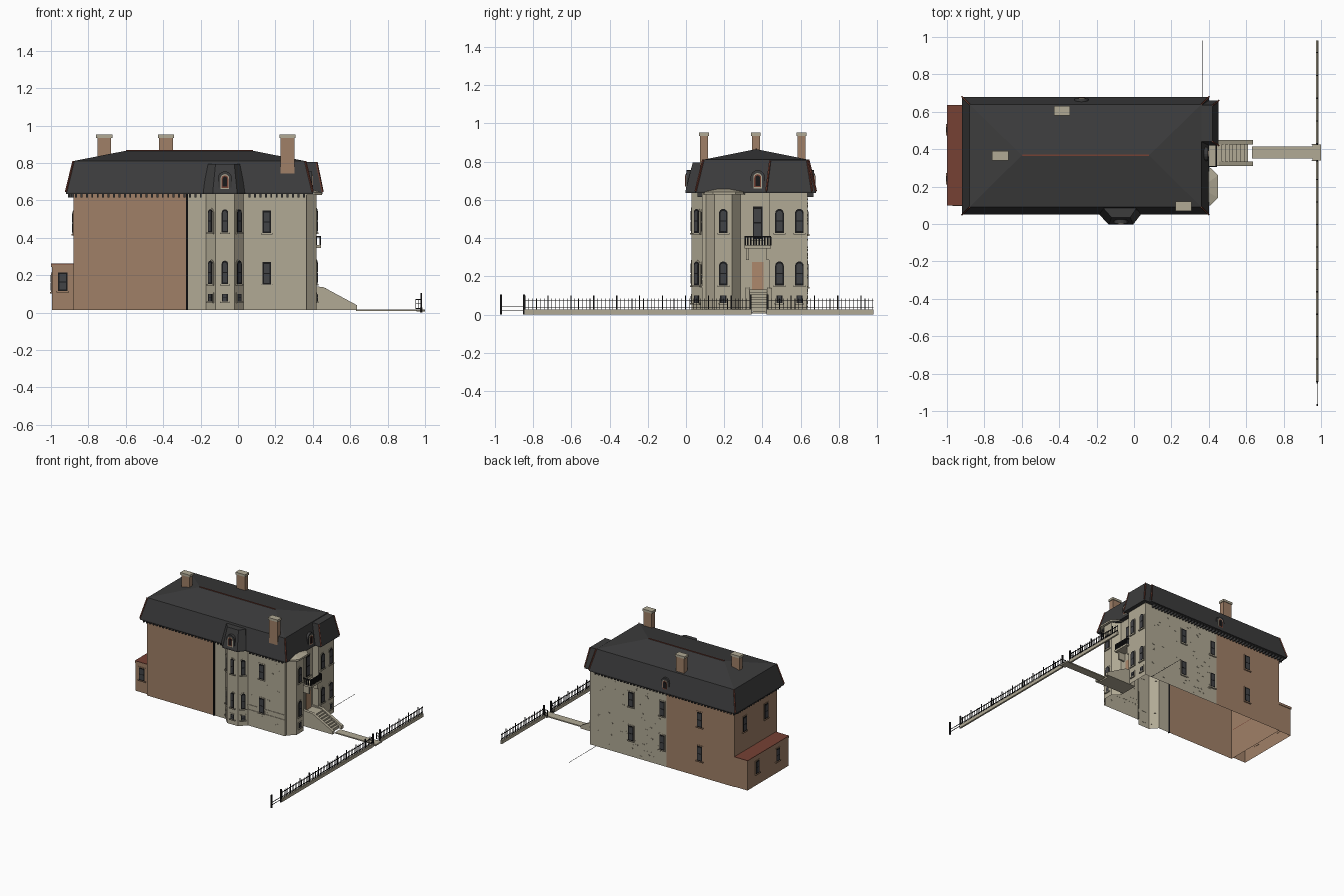
import bpy, bmesh, math, random
from mathutils import Matrix, Vector

random.seed(4)
if "Cube" in bpy.data.objects:
    bpy.data.objects.remove(bpy.data.objects["Cube"])


def material(name, r, g, b):
    m = bpy.data.materials.new(name)
    m.use_nodes = True
    m.diffuse_color = (r, g, b, 1)
    m.node_tree.nodes["Principled BSDF"].inputs["Base Color"].default_value = (r, g, b, 1)
    return m


STONE = material("pale_stone", 0.44, 0.40, 0.30)
BRICK = material("tan_brick", 0.35, 0.215, 0.135)
SLATE = material("dark_slate", 0.045, 0.045, 0.046)
RED = material("red_tin", 0.18, 0.053, 0.034)
IRON = material("black_iron", 0.01, 0.01, 0.011)
GLASS = material("grey_glass", 0.055, 0.057, 0.062)
DOOR = material("door_wood", 0.42, 0.25, 0.15)


def finish(name, bm, mat, recalc=True):
    if recalc:
        bmesh.ops.recalc_face_normals(bm, faces=bm.faces)
    mesh = bpy.data.meshes.new(name)
    bm.to_mesh(mesh)
    bm.free()
    mesh.materials.append(mat)
    ob = bpy.data.objects.new(name, mesh)
    bpy.context.collection.objects.link(ob)
    return ob


def boxes(name, mat, spans):
    """Boxes given as (x0, x1, y0, y1, z0, z1), joined in one mesh."""
    bm = bmesh.new()
    for x0, x1, y0, y1, z0, z1 in spans:
        place = Matrix.Translation(((x0 + x1) / 2, (y0 + y1) / 2, (z0 + z1) / 2))
        bmesh.ops.create_cube(bm, size=1, matrix=place @ Matrix.Diagonal((x1 - x0, y1 - y0, z1 - z0, 1)))
    return finish(name, bm, mat)


def loft(name, mat, rings, cap=True):
    """Skin between rings with equal point counts."""
    bm = bmesh.new()
    loops = [[bm.verts.new(p) for p in ring] for ring in rings]
    n = len(loops[0])
    for a, b in zip(loops, loops[1:]):
        for i in range(n):
            bm.faces.new((a[i], a[(i + 1) % n], b[(i + 1) % n], b[i]))
    if cap:
        bm.faces.new(loops[0])
        bm.faces.new(loops[-1])
    bmesh.ops.remove_doubles(bm, verts=bm.verts, dist=1e-5)
    return finish(name, bm, mat)


def ring(points, z):
    return [(x, y, z) for x, y in points]


def rect(x0, x1, y0, y1):
    return [(x0, y0), (x1, y0), (x1, y1), (x0, y1)]


def wall(name, mat, path, z0, z1):
    """Open wall shell along a counter-clockwise path."""
    bm = bmesh.new()
    low = [bm.verts.new((x, y, z0)) for x, y in path]
    top = [bm.verts.new((x, y, z1)) for x, y in path]
    for i in range(len(path) - 1):
        bm.faces.new((low[i], low[i + 1], top[i + 1], top[i]))
    return finish(name, bm, mat, False)


def bars(name, mat, pairs, r):
    bm = bmesh.new()
    for p, q in pairs:
        p, q = Vector(p), Vector(q)
        turn = (q - p).to_track_quat('Z', 'Y').to_matrix().to_4x4()
        size = Matrix.Diagonal((2 * r, 2 * r, (q - p).length, 1))
        bmesh.ops.create_cube(bm, size=1, matrix=Matrix.Translation((p + q) / 2) @ turn @ size)
    return finish(name, bm, mat)


def outline(w, h, arch):
    """Upright opening, centred, with an optional rounded head."""
    pts = [(-w / 2, -h / 2), (w / 2, -h / 2)]
    if not arch:
        return pts + [(w / 2, h / 2), (-w / 2, h / 2)]
    spring = h / 2 - w / 2
    return pts + [(w / 2 * math.cos(math.pi * k / 8), spring + w / 2 * math.sin(math.pi * k / 8)) for k in range(9)]


def panel(name, mat, frame, w, h, arch, d0, d1, dz=0):
    pts = outline(w, h, arch)
    return loft(name, mat, [[frame @ Vector((u, v + dz, d)) for u, v in pts] for d in (d0, d1)])


def facing(p, q, t, z):
    """Frame on segment p-q: local x along it, y up, z outward."""
    dx, dy = q[0] - p[0], q[1] - p[1]
    a = math.atan2(-dx, dy)
    c, s = math.cos(a), math.sin(a)
    return Matrix(((-s, 0, c, p[0] + t * dx), (c, 0, s, p[1] + t * dy), (0, 1, 0, z), (0, 0, 0, 1)))


def window(p, q, t, z, w=0.045, h=0.125, arch=True, trim=STONE):
    f = facing(p, q, t, z)
    panel("window_surround", trim, f, w + 0.014, h + 0.014, arch, -0.002, 0.003)
    panel("window_frame", IRON, f, w, h, arch, 0, 0.005)
    panel("window_upper_pane", GLASS, f, w - 0.014, h * 0.4, arch, 0, 0.0065, h * 0.22)
    panel("window_lower_pane", GLASS, f, w - 0.014, h * 0.4, False, 0, 0.0065, -h * 0.23)
    panel("window_sill", trim, f, w + 0.018, 0.008, False, 0, 0.01, -h / 2 - 0.004)


# Walls: stone front part and brick rear part
G, EAVE = 0.015, 0.64
stone = [(-0.27, 0.085), (-0.17, 0.085), (-0.12, 0.03), (-0.02, 0.03), (0.03, 0.085), (0.365, 0.085),
         (0.365, 0.105), (0.42, 0.15), (0.42, 0.24), (0.365, 0.285), (0.365, 0.435), (0.42, 0.435),
         (0.42, 0.635), (-0.27, 0.635)]
brick = [(-0.27, 0.635), (-0.88, 0.635), (-0.88, 0.085), (-0.27, 0.085)]
wall("stone_walls", STONE, stone, G, EAVE)
wall("brick_walls", BRICK, brick, G, EAVE)
boxes("downpipe", IRON, [(-0.277, -0.267, 0.075, 0.085, G, EAVE)])
boxes("string_courses", STONE, [(0.03, 0.365, 0.081, 0.086, z, z + 0.008) for z in (0.14, 0.18)])
blocks = []
for i in range(70):
    x, z = random.uniform(-0.24, 0.34), random.uniform(0.03, 0.6)
    y = 0.634 if i % 2 or x < 0.05 else 0.083
    blocks.append((x, x + 0.018, y, y + 0.003, z, z + 0.008))
boxes("projecting_stones", STONE, blocks)

# Rear annex
annex = [(-0.88, 0.63), (-0.995, 0.63), (-0.995, 0.105), (-0.88, 0.105)]
wall("annex_walls", BRICK, annex, G, 0.245)
boxes("annex_cornice", BRICK, [(-1, -0.88, 0.1, 0.635, 0.243, 0.257)])
boxes("annex_roof", RED, [(-1, -0.88, 0.1, 0.635, 0.257, 0.261)])
window(annex[2], annex[3], 0.5, 0.165, 0.05, 0.1, False, BRICK)
for t in (0.24, 0.74):
    window(annex[1], annex[2], t, 0.16, 0.045, 0.1, False, BRICK)
    window(brick[1], brick[2], t, 0.48, 0.045, 0.12, False, BRICK)

# Windows by storey
back0, back1 = (0.42, 0.635), (-0.88, 0.635)
for z in (0.215, 0.49):
    for i in (1, 2, 3):
        window(stone[i], stone[i + 1], 0.5, z, 0.034)
    window(stone[4], stone[5], 0.37, z - 0.005, 0.045, 0.12, False)
    window(stone[7], stone[8], 0.5, z)
    for t in (0.27, 0.79):
        window(stone[11], stone[12], t, z)
    for x in (0.05, -0.23, -0.57):
        window(back0, back1, (0.42 - x) / 1.3, z - 0.01, 0.045, 0.12, False, STONE if x > -0.3 else BRICK)
for i, ts in ((1, [0.5]), (2, [0.5]), (3, [0.5]), (7, [0.5]), (11, [0.27, 0.79])):
    for t in ts:
        window(stone[i], stone[i + 1], t, 0.08, 0.032, 0.04, False)

# Entrance, balcony and its door
entry = facing(stone[9], stone[10], 0.6, 0.2)
panel("door_surround", STONE, entry, 0.085, 0.17, False, 0, 0.006)
panel("front_door", DOOR, entry, 0.06, 0.15, False, 0, 0.009)
window(stone[9], stone[10], 0.6, 0.48, 0.05, 0.17, False)
boxes("balcony_floor", STONE, [(0.365, 0.445, 0.305, 0.445, 0.345, 0.36)])
boxes("balcony_brackets", STONE, [(0.365, 0.42, y, y + 0.014, 0.285, 0.345) for y in (0.315, 0.42)])
rails = [(0.437, 0.443, 0.305, 0.445, 0.402, 0.41)]
rails += [(0.437, 0.443, 0.305 + 0.0148 * i, 0.313 + 0.0148 * i, 0.36, 0.405) for i in range(10)]
for y in (0.305, 0.439):
    rails += [(0.37, 0.443, y, y + 0.006, 0.402, 0.41)]
    rails += [(x, x + 0.007, y, y + 0.006, 0.36, 0.405) for x in (0.385, 0.4, 0.415)]
boxes("balcony_railing", IRON, rails)

# Stairs with sloping cheeks, and the path
steps = 8
boxes("steps", STONE, [(0.365, 0.47 + 0.02 * i, 0.33, 0.425, G, 0.13 - 0.013 * i) for i in range(steps)])
cheek = [(0.365, G), (0.635, G), (0.635, 0.04), (0.455, 0.137), (0.365, 0.142)]
for y in (0.31, 0.425):
    loft("stair_cheek", STONE, [[(x, yy, z) for x, z in cheek] for yy in (y, y + 0.023)])
boxes("path", STONE, [(0.63, 1, 0.35, 0.415, 0.008, 0.017), (0.955, 1, 0.34, 0.425, 0.006, 0.014)])

# Roofs: mansard with low hip, bay mansard, corner mansard, octagonal bay cap
lower, upper = rect(-0.92, 0.40, 0.05, 0.68), rect(-0.88, 0.36, 0.09, 0.64)
ridge = [(-0.6, 0.367, 0.865), (0.08, 0.367, 0.865)]
loft("mansard", SLATE, [ring(lower, 0.635), ring(lower, 0.645), ring(upper, 0.81)])
bm_top = ring(upper, 0.81)
loft("hip_roof", SLATE, [bm_top, [ridge[0], ridge[1], ridge[1], ridge[0]]], False)
bay_low = [(-0.19, 0.13), (-0.19, 0.055), (-0.135, -0.003), (-0.005, -0.003), (0.04, 0.055), (0.04, 0.13)]
bay_top = [(-0.16, 0.13), (-0.16, 0.08), (-0.12, 0.035), (-0.02, 0.035), (0.01, 0.08), (0.01, 0.13)]
loft("bay_mansard", SLATE, [ring(bay_low, 0.635), ring(bay_low, 0.645), ring(bay_top, 0.795)])
side_low, side_top = rect(0.33, 0.453, 0.42, 0.66), rect(0.33, 0.42, 0.44, 0.635)
loft("corner_mansard", SLATE, [ring(side_low, 0.635), ring(side_low, 0.645), ring(side_top, 0.805)])
cap_low = [(0.36, 0.09), (0.41, 0.1), (0.45, 0.14), (0.45, 0.26), (0.41, 0.3), (0.36, 0.31)]
cap_top = [(0.36, 0.17), (0.38, 0.18), (0.38, 0.18), (0.38, 0.21), (0.38, 0.21), (0.36, 0.22)]
loft("bay_cap", STONE, [ring(cap_low, 0.628), ring(cap_low, 0.642), ring(cap_top, 0.662)], False)
edges = [(a, b) for a, b in zip(ring(lower, 0.645), ring(upper, 0.81))] + [tuple(ridge)]
edges += [(a, b) for a, b in zip(ring(side_low, 0.645)[1:3], ring(side_top, 0.805)[1:3])]
bars("red_ridge_trim", RED, edges, 0.004)

# Eave brackets along the long walls and rear end
brackets = []
for i in range(44):
    x = -0.9 + 0.029 * i
    if not -0.2 < x < 0.04:
        brackets.append((x, x + 0.01, 0.06, 0.086, 0.615, 0.637))
    brackets.append((x, x + 0.01, 0.634, 0.668, 0.615, 0.637))
brackets += [(-0.91, -0.879, 0.1 + 0.029 * i, 0.11 + 0.029 * i, 0.615, 0.637) for i in range(19)]
boxes("eave_brackets", SLATE, brackets)

# Dormers: front bay, back, entrance side
for p, q in (((-0.12, 0.003), (-0.02, 0.003)), ((-0.22, 0.67), (-0.34, 0.67)), ((0.395, 0.32), (0.395, 0.43))):
    f = facing(p, q, 0.5, 0.70)
    panel("dormer", SLATE, f, 0.075, 0.11, True, -0.06, 0)
    panel("dormer_surround", STONE, f, 0.046, 0.08, True, 0, 0.003)
    panel("dormer_frame", RED, f, 0.036, 0.068, True, 0, 0.005)
    panel("dormer_glass", IRON, f, 0.024, 0.054, True, 0, 0.007)

# Chimneys
for x, y, z in ((-0.715, 0.365, 0.8), (-0.385, 0.605, 0.78), (0.265, 0.095, 0.73)):
    boxes("chimney", BRICK, [(x - 0.037, x + 0.037, y - 0.021, y + 0.021, z, 0.936)])
    boxes("chimney_cap", STONE, [(x - 0.043, x + 0.043, y - 0.026, y + 0.026, 0.934, 0.952)])

# Fence on a stone kerb, with gates
runs = ((-0.845, 0.34), (0.425, 0.98))
boxes("fence_kerb", STONE, [(0.973, 0.987, a, b, 0, 0.026) for a, b in runs])
iron = []
for a, b in runs:
    iron += [(0.978, 0.982, a, b, z, z + 0.004) for z in (0.036, 0.072)]
    count = int((b - a) / 0.02)
    for i in range(count + 1):
        y = a + 0.003 + (b - a - 0.006) * i / count
        tall, r = (0.1, 0.003) if i % 6 == 0 else (0.084, 0.0015)
        iron.append((0.98 - r, 0.98 + r, y - r, y + r, 0.02, tall))
for y in (-0.968, -0.848, 0.338, 0.427):
    iron.append((0.975, 0.985, y - 0.005, y + 0.005, 0, 0.105))
iron += [(0.978, 0.982, -0.968, -0.848, z, z + 0.003) for z in (0.02, 0.04)]
for y in (0.338, 0.427):
    iron += [(0.948, 0.978, y - 0.002, y + 0.002, z, z + 0.004) for z in (0.02, 0.045, 0.068)]
    iron += [(x, x + 0.003, y - 0.002, y + 0.002, 0.02, 0.07) for x in (0.948, 0.962)]
boxes("fence_ironwork", IRON, iron)
boxes("ground_line", IRON, [(0.364, 0.366, 0.635, 0.98, 0.014, 0.016)])
